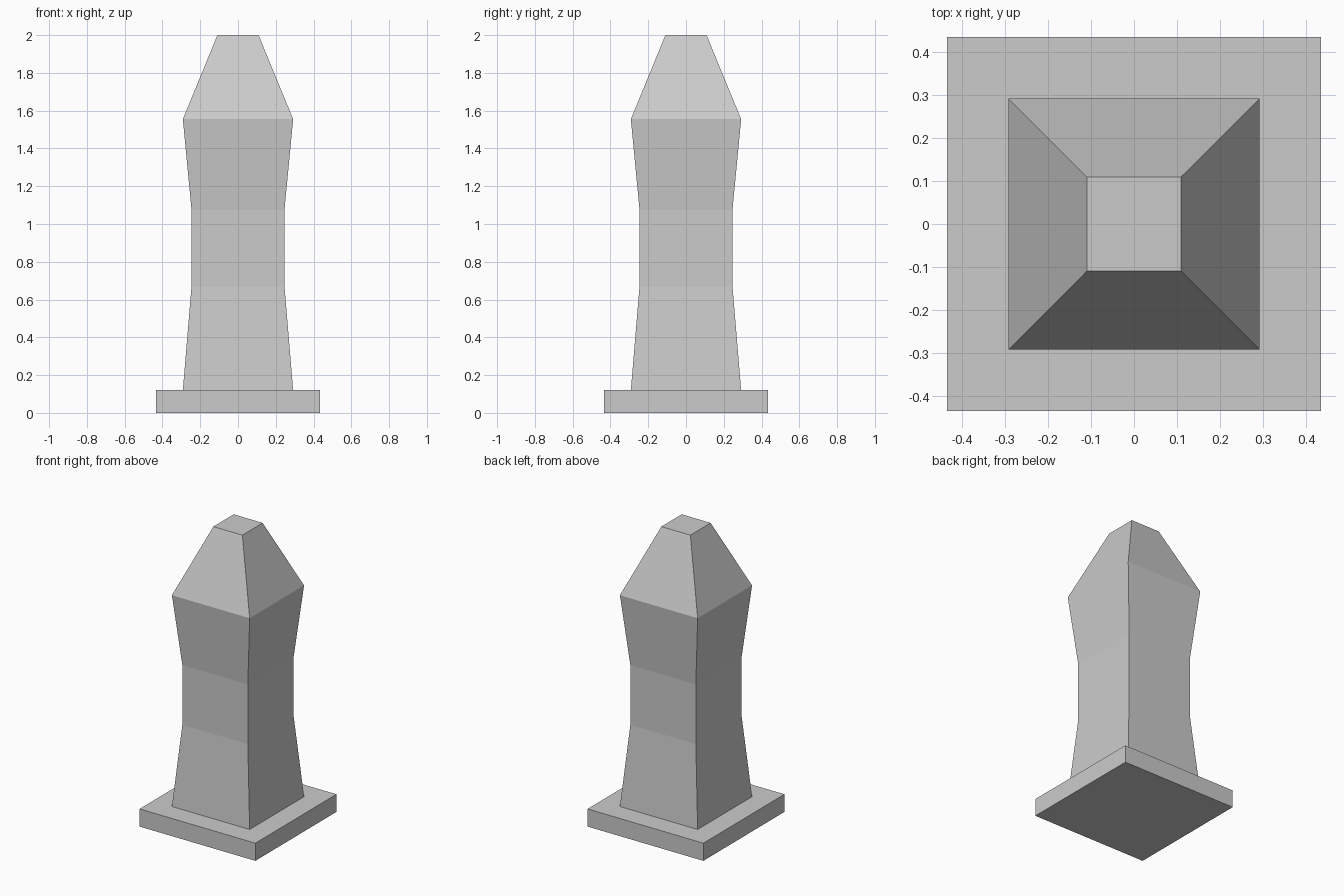
import bpy, bmesh

if "Cube" in bpy.data.objects:
    bpy.data.objects.remove(bpy.data.objects["Cube"])


def square_loft(name, profile):
    """Stack square rings from (half_width, z) pairs and cap both ends."""
    bm = bmesh.new()
    rings = [[bm.verts.new((sx * h, sy * h, z))
              for sx, sy in ((-1, -1), (1, -1), (1, 1), (-1, 1))]
             for h, z in profile]
    for low, high in zip(rings, rings[1:]):
        for i in range(4):
            j = (i + 1) % 4
            bm.faces.new((low[i], low[j], high[j], high[i]))
    bm.faces.new(rings[0][::-1])
    bm.faces.new(rings[-1])
    mesh = bpy.data.meshes.new(name)
    bm.to_mesh(mesh)
    bm.free()
    obj = bpy.data.objects.new(name, mesh)
    bpy.context.collection.objects.link(obj)
    return obj


# Flat square base slab
square_loft("base_plinth", [(0.435, 0.0), (0.435, 0.12)])

# Waisted post with tapered, flat-topped cap
square_loft("post", [(0.292, 0.12), (0.246, 0.67), (0.246, 1.075),
                     (0.292, 1.555), (0.109, 2.0)])
